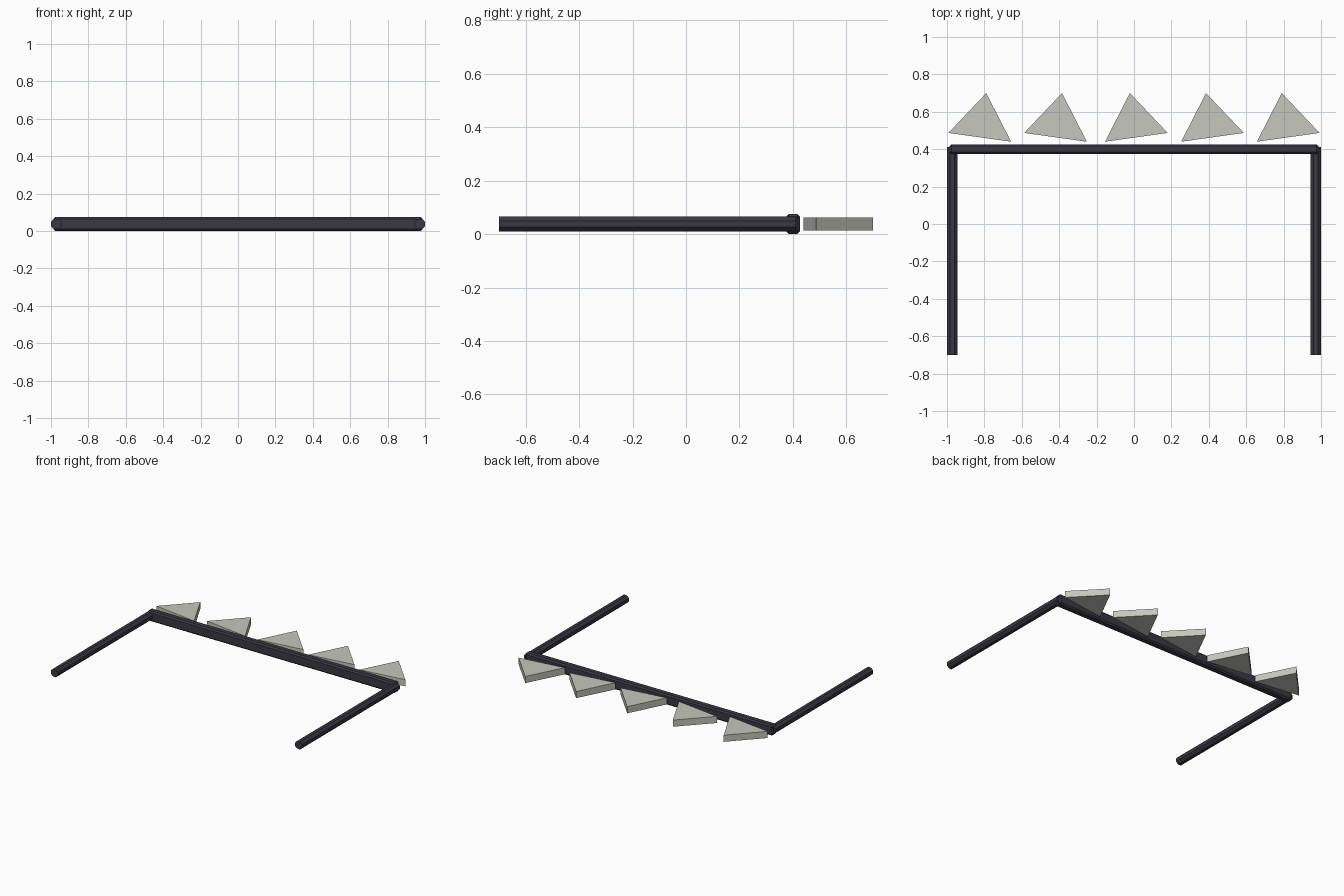
import bpy, bmesh, math
from mathutils import Matrix

if "Cube" in bpy.data.objects:
    bpy.data.objects.remove(bpy.data.objects["Cube"])

MID_Z = 0.0375


def material(name, rgb):
    m = bpy.data.materials.new(name)
    m.diffuse_color = (*rgb, 1.0)
    m.use_nodes = True
    m.node_tree.nodes["Principled BSDF"].inputs["Base Color"].default_value = m.diffuse_color
    return m


dark_metal = material("dark_metal", (0.042, 0.040, 0.058))
pale_bone = material("pale_bone", (0.57, 0.57, 0.51))


def finish(name, bm, mat):
    bmesh.ops.recalc_face_normals(bm, faces=bm.faces)
    mesh = bpy.data.meshes.new(name)
    bm.to_mesh(mesh)
    bm.free()
    mesh.materials.append(mat)
    obj = bpy.data.objects.new(name, mesh)
    bpy.context.collection.objects.link(obj)
    return obj


# Crossbar: long box with chamfered edges
bm = bmesh.new()
bmesh.ops.create_cube(bm, size=1.0)
bmesh.ops.scale(bm, vec=(1.972, 0.052, 0.075), verts=bm.verts)
bmesh.ops.bevel(bm, geom=bm.edges[:], offset=0.01, segments=1, affect='EDGES')
bmesh.ops.translate(bm, vec=(0, 0.4, MID_Z), verts=bm.verts)
finish("crossbar", bm, dark_metal)

# Side arms: eight-sided rods running forward from the crossbar ends
FRONT, BACK, HALF = -0.70, 0.412, 0.0278
for side, label in ((-1, "left"), (1, "right")):
    bm = bmesh.new()
    r = HALF / math.cos(math.pi / 8)
    bmesh.ops.create_cone(bm, cap_ends=True, segments=8, radius1=r, radius2=r,
                          depth=BACK - FRONT,
                          matrix=Matrix.Rotation(math.pi / 8, 4, 'Z'))
    turn = Matrix.Translation((side * (1 - HALF), (FRONT + BACK) / 2, MID_Z)) \
        @ Matrix.Rotation(math.pi / 2, 4, 'X')
    bmesh.ops.transform(bm, matrix=turn, verts=bm.verts)
    finish(label + "_arm", bm, dark_metal)

# Teeth: skewed triangular plates, mirrored on the right half
TOOTH = ((-0.202, 0.487), (0.133, 0.440), (0.0, 0.70))
HALF_THICK = 0.024
for i, (apex, flip) in enumerate(((-0.79, 1), (-0.385, 1), (-0.022, -1),
                                  (0.385, -1), (0.79, -1))):
    bm = bmesh.new()
    base = bm.faces.new([bm.verts.new((apex + flip * x, y, MID_Z - HALF_THICK))
                         for x, y in TOOTH])
    ext = bmesh.ops.extrude_face_region(bm, geom=[base], use_keep_orig=True)
    top = [v for v in ext["geom"] if isinstance(v, bmesh.types.BMVert)]
    bmesh.ops.translate(bm, vec=(0, 0, 2 * HALF_THICK), verts=top)
    finish("tooth_%d" % (i + 1), bm, pale_bone)
